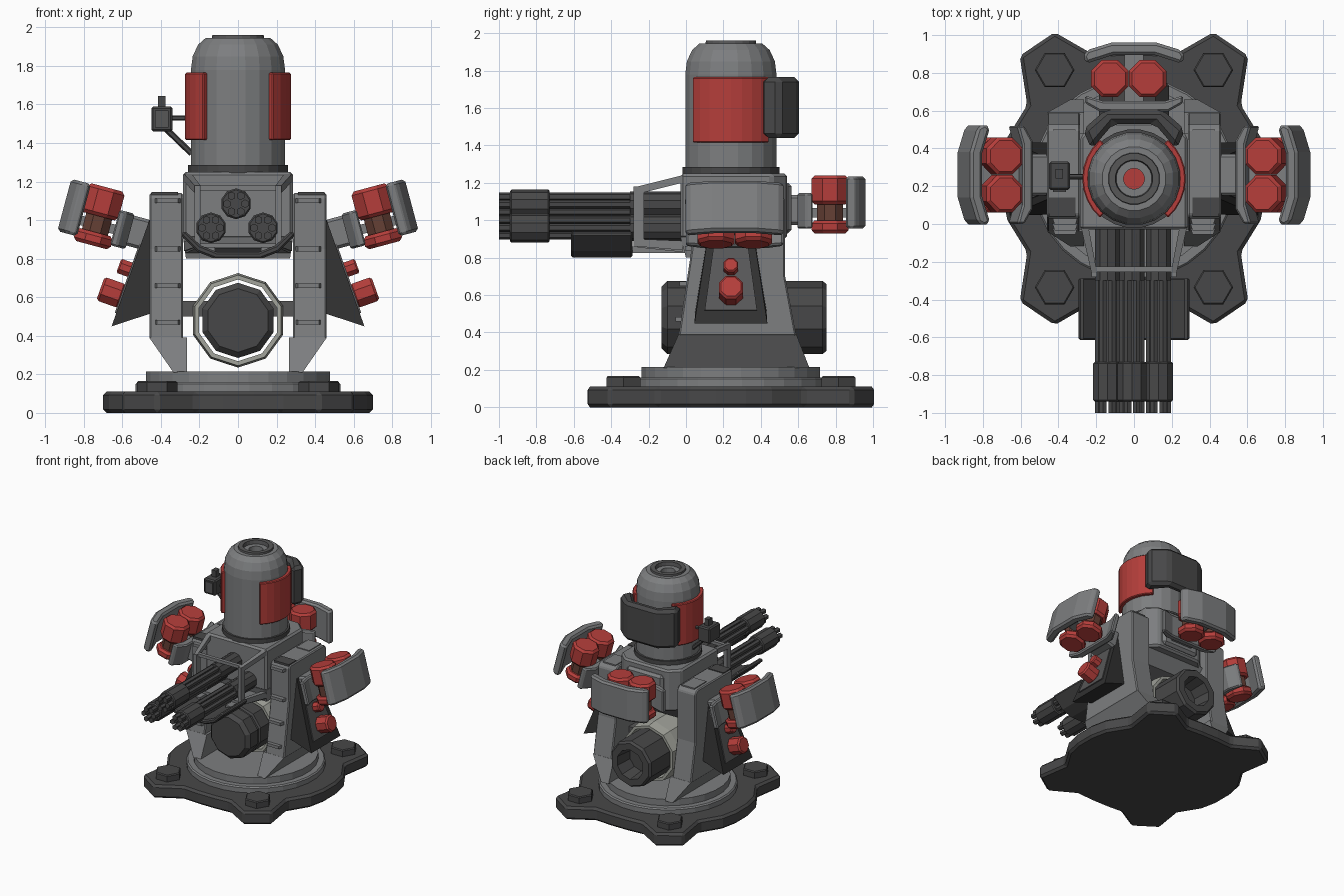
import bpy, bmesh, math
from mathutils import Matrix, Vector

if "Cube" in bpy.data.objects:
    bpy.data.objects.remove(bpy.data.objects["Cube"])

def material(name, c):
    m = bpy.data.materials.new(name)
    m.diffuse_color = (*c, 1)
    m.use_nodes = True
    m.node_tree.nodes["Principled BSDF"].inputs["Base Color"].default_value = m.diffuse_color
    return m

GRAY = material("steel gray", (.205, .21, .215))
MID = material("medium dark gray", (.095, .095, .097))
DARK = material("dark gray", (.064, .064, .065))
BLACK = material("near black", (.03, .03, .03))
RED = material("red", (.46, .048, .043))
BROWN = material("brown", (.13, .05, .035))
PALE = material("pale gray", (.36, .37, .33))
CY = .24   # y of the turret axis

def finish(name, bm, mat, bevel=0, mtx=None):
    bmesh.ops.remove_doubles(bm, verts=bm.verts, dist=1e-5)
    if mtx:
        bmesh.ops.transform(bm, matrix=mtx, verts=bm.verts)
    bmesh.ops.recalc_face_normals(bm, faces=bm.faces)
    me = bpy.data.meshes.new(name)
    bm.to_mesh(me)
    bm.free()
    me.materials.append(mat)
    ob = bpy.data.objects.new(name, me)
    bpy.context.collection.objects.link(ob)
    if bevel:
        b = ob.modifiers.new("bevel", "BEVEL")
        b.width, b.segments, b.limit_method = bevel, 1, "ANGLE"
    return ob

def prism(name, pts, axis, a, b, mat, bevel=0, mtx=None):
    """Extrude a 2D outline along an axis from a to b."""
    put = {"x": lambda u, v, w: (w, u, v), "y": lambda u, v, w: (u, w, v), "z": lambda u, v, w: (u, v, w)}[axis]
    bm = bmesh.new()
    lo = [bm.verts.new(put(u, v, a)) for u, v in pts]
    hi = [bm.verts.new(put(u, v, b)) for u, v in pts]
    bm.faces.new(lo)
    bm.faces.new(hi)
    for i in range(len(pts)):
        j = (i + 1) % len(pts)
        bm.faces.new((lo[i], lo[j], hi[j], hi[i]))
    return finish(name, bm, mat, bevel, mtx)

def box(name, x, y, z, mat, bevel=0, mtx=None):
    x = sorted(x)
    return prism(name, [(x[0], y[0]), (x[1], y[0]), (x[1], y[1]), (x[0], y[1])], "z", *z, mat, bevel, mtx)

def hull(name, pts, mat, bevel=0):
    bm = bmesh.new()
    for p in pts:
        bm.verts.new(p)
    bmesh.ops.convex_hull(bm, input=bm.verts)
    bmesh.ops.dissolve_limit(bm, angle_limit=.01, verts=bm.verts, edges=bm.edges)
    return finish(name, bm, mat, bevel)

def lathe(name, prof, n, mat, mtx=None, closed=False):
    """Revolve (radius, height) points about local z."""
    bm = bmesh.new()
    rings = []
    for r, h in prof:
        rings.append([bm.verts.new((r * math.cos((k + .5) * math.tau / n), r * math.sin((k + .5) * math.tau / n), h))
                      for k in range(n)])
    pairs = list(zip(rings, rings[1:])) + ([(rings[-1], rings[0])] if closed else [])
    for p, q in pairs:
        for k in range(n):
            m = (k + 1) % n
            bm.faces.new((p[k], p[m], q[m], q[k]))
    return finish(name, bm, mat, 0, mtx)

def cyl(name, p, q, r, n, mat, chamfer=0, mtx=None):
    p, q = Vector(p), Vector(q)
    d = q - p
    m = Matrix.Translation(p) @ d.to_track_quat("Z", "Y").to_matrix().to_4x4()
    L, c = d.length, chamfer
    prof = [(0, 0), (r - c, 0), (r, c), (r, L - c), (r - c, L), (0, L)]
    return lathe(name, prof, n, mat, (mtx @ m) if mtx else m)

def arc_plate(name, r0, r1, mid, half, z0, z1, n, mat, bevel=0):
    a = [math.radians(mid - half + 2 * half * i / n) for i in range(n + 1)]
    pts = [(r1 * math.cos(t), CY + r1 * math.sin(t)) for t in a]
    pts += [(r0 * math.cos(t), CY + r0 * math.sin(t)) for t in reversed(a)]
    return prism(name, pts, "z", z0, z1, mat, bevel)

AXIS = Matrix.Translation((0, CY, 0))

# Lobed base plate, bolts and turntable rings
q = [(.70, .08), (.67, .22), (.565, .39), (.605, .65), (.42, .775), (.22, .66), (.08, .67)]
outline = q + [(-x, y) for x, y in reversed(q)]
outline += [(-x, -y) for x, y in q] + [(x, -y) for x, y in reversed(q)]
prism("base_plate", [(x, y + CY) for x, y in outline], "z", 0, .11, DARK, .018)
for x in (-.42, .42):
    for y in (-.575, .575):
        lathe("base_bolt", [(0, .1), (.105, .1), (.105, .158), (.097, .166), (0, .166)], 6, DARK,
              Matrix.Translation((x, CY + y, 0)) @ Matrix.Rotation(math.pi / 6, 4, "Z"))
cyl("turntable_lower", (0, CY, .1), (0, CY, .16), .535, 28, GRAY, .01)
cyl("turntable_upper", (0, CY, .15), (0, CY, .215), .48, 28, GRAY)

# Engine barrel with collar and axle between the legs
eng = Matrix.Translation((0, 0, .48)) @ Matrix.Rotation(-math.pi / 2, 4, "X")
lathe("engine_barrel", [(0, -.13), (.165, -.13), (.195, -.1), (.195, 0), (.18, .01), (.18, .03), (.195, .04),
                        (.195, .73), (.18, .75), (.125, .75), (.11, .6), (0, .6)], 10, DARK, eng)
lathe("engine_collar", [(.212, .14), (.235, .14), (.245, .2), (.245, .42), (.235, .5), (.212, .5)], 10, PALE, eng, True)
box("engine_axle", (-.3, .3), (.2, .36), (.5, .58), MID)

# Shield pod: two capsules, curved outer shield and inner cradle
def pod(prefix, m, shift=0):
    for y in (-.1 + shift, .1 + shift):
        cyl(prefix + "_capsule_top", (0, y, .0), (0, y, .155), .107, 8, RED, .018, m)
        cyl(prefix + "_capsule_core", (0, y, -.1), (0, y, .01), .075, 8, BROWN, 0, m)
        cyl(prefix + "_capsule_base", (0, y, -.155), (0, y, -.085), .107, 8, RED, .018, m)
    out = [(.115, -.27), (.15, -.25), (.19, -.12), (.19, .12), (.15, .25), (.115, .27),
           (.08, .25), (.125, .11), (.125, -.11), (.08, -.25)]
    prism(prefix + "_shield", out, "z", -.13, .15, GRAY, .015, m)
    cradle = [(-.09, -.26), (-.13, -.26), (-.175, -.18), (-.175, .18), (-.13, .26), (-.09, .26),
              (-.12, .16), (-.12, -.16)]
    prism(prefix + "_cradle", cradle, "z", -.13, .06, GRAY, .01, m)
    box(prefix + "_arm", (-.27, -.15), (-.11, .11), (-.11, .05), GRAY, .015, m)
    box(prefix + "_link", (-.14, .14), (-.05, .05), (-.07, -.02), GRAY, 0, m)

pod("rear_pod", Matrix.Translation((0, .77, 1.085)) @ Matrix.Rotation(math.pi / 2, 4, "Z"), .028)

for s in (-1, 1):
    side = "right" if s > 0 else "left"
    # Support leg with flared foot
    prof = [(-.04, .38), (.03, .85), (.03, 1.12), (.05, 1.14), (.5, 1.14), (.53, 1.11), (.53, .7), (.59, .38)]
    prism(side + "_leg", prof, "x", s * .285, s * .46, GRAY, .008)
    hull(side + "_leg_foot", [(s * x, y, .39) for x in (.265, .46) for y in (-.04, .59)]
         + [(s * x, y, .21) for x in (.265, .335) for y in (-.12, .66)], GRAY)
    box(side + "_leg_cap", (s * .31, s * .43), (.34, .5), (1.13, 1.147), GRAY)
    box(side + "_leg_vent", (s * .31, s * .45), (.04, .14), (1.13, 1.147), DARK)
    for y, z in ((-.02, .47), (.0, .66), (.03, .85), (.03, 1.1)):
        hull(side + "_leg_rung", [(s * x, yy, zz) for x, yy in ((.29, y + .03), (.44, y + .03), (.31, y - .035), (.42, y - .035))
                                  for zz in (z - .012, z + .012)], GRAY)
    # Sloping skirt with inset panel and canisters
    def on(t, y, off):
        return (s * (.46 + .185 * t + .942 * off), y, 1.0 - .52 * t + .335 * off)
    hull(side + "_skirt", [on(0, .13, 0), on(0, .35, 0), on(1.06, .045, 0), on(1.06, .435, 0)]
         + [(s * .44, y, z) for y, z in ((.13, 1), (.35, 1), (.05, .52), (.43, .52))], BLACK)
    hull(side + "_skirt_strip", [on(t, CY + k * w, o) for t, w in ((.1, .08), (.93, .14)) for k in (-1, 1) for o in (0, .008)], MID)
    cyl(side + "_canister_large", on(.76, CY, 0), on(.76, CY, .12), .07, 8, RED, .012)
    cyl(side + "_canister_small", on(.5, CY, 0), on(.5, CY, .07), .042, 8, RED, .008)
    # Side pod, tilted outward at the bottom
    m = Matrix.Translation((s * .72, .26, 1.02)) @ Matrix.Rotation(0 if s > 0 else math.pi, 4, "Z")
    pod(side + "_pod", m @ Matrix.Rotation(math.radians(-15), 4, "Y"))
    # Open gun shroud: top rail, bottom rail and front post
    for rail, za, zb in (("top", (1.2, 1.24), (1.14, 1.18)), ("bottom", (.84, .89), (.86, .9))):
        hull(side + "_shroud_rail_" + rail, [(s * x, -.02, z) for x in (.24, .28) for z in za]
             + [(s * x, -.26, z) for x in (.195, .225) for z in zb], GRAY)
    box(side + "_shroud_post", (s * .195, s * .225), (-.28, -.225), (.86, 1.18), GRAY)
    box(side + "_plate_bracket", (s * .12, s * .17), (-.34, 0), (.825, .86), GRAY)

# Head block between the legs
prism("head", [(-.285, -.03), (.285, -.03), (.285, .46), (.2, .54), (-.2, .54), (-.285, .46)], "z", .9, 1.25, GRAY, .015)
hull("head_belly", [(x, y, .91) for x in (-.285, .285) for y in (-.03, .48)]
     + [(x, y, .8) for x in (-.27, .27) for y in (.0, .4)], GRAY)
box("head_rear_plate", (-.17, .17), (.5, .565), (.93, 1.2), GRAY, .02)

# Shroud floor and front bar
hull("shroud_floor", [(k * x, y, z) for k in (-1, 1) for x, y, z in
                      ((.27, -.02, .83), (.27, -.02, .86), (.215, -.26, .855), (.215, -.26, .88))], GRAY)
box("shroud_front_bar", (-.22, .22), (-.255, -.225), (1.155, 1.18), GRAY)

# Three rotary guns
for gx, gz in ((-.01, 1.085), (-.14, .96), (.13, .96)):
    cyl("gun_core", (gx, 0, gz), (gx, -.9, gz), .04, 8, DARK)
    cyl("gun_breech", (gx, 0, gz), (gx, -.3, gz), .07, 10, DARK)
    cyl("gun_clamp", (gx, -.73, gz), (gx, -.94, gz), .08, 10, DARK, .008)
    for k in range(6):
        a = k * math.tau / 6
        px, pz = gx + .047 * math.cos(a), gz + .047 * math.sin(a)
        cyl("gun_barrel", (px, -.05, pz), (px, -1, pz), .022, 6, DARK)

# Curved guard plate under the guns
guard = [(-.3, .925), (-.21, .835), (-.12, .80), (.12, .80), (.21, .835), (.3, .925),
         (.275, .945), (.195, .87), (.11, .835), (-.11, .835), (-.195, .87), (-.275, .945)]
prism("gun_guard", guard, "y", -.615, -.285, DARK, .01)

# Drum tower with a stepped well in its cap
lathe("drum_collar", [(0, 1.24), (.262, 1.24), (.262, 1.285), (0, 1.285)], 24, DARK, AXIS)
lathe("drum", [(0, 1.27), (.247, 1.27), (.247, 1.78), (.238, 1.85), (.21, 1.91), (.17, 1.945), (.1, 1.945),
               (.1, 1.93), (.055, 1.93), (.055, 1.83), (0, 1.83)], 20, GRAY, AXIS)
lathe("drum_cap_ring", [(.095, 1.93), (.14, 1.93), (.135, 1.96), (.1, 1.96)], 20, MID, AXIS, True)
cyl("drum_cap_light", (0, CY, 1.82), (0, CY, 1.84), .056, 16, RED)
arc_plate("drum_panel_right", .24, .274, 0, 49, 1.415, 1.765, 8, RED, .006)
arc_plate("drum_panel_left", .24, .274, 180, 49, 1.415, 1.765, 8, RED, .006)
# Rear armour plate on the drum
back = [(-.225, .395), (-.27, .5), (-.15, .605), (.15, .605), (.27, .5), (.225, .395), (.17, .46), (.11, .53), (-.11, .53), (-.17, .46)]
prism("drum_rear_armour", back, "z", 1.44, 1.765, DARK, .025)

# Sensor camera on a strut
box("sensor_body", (-.45, -.34), (.18, .33), (1.46, 1.59), DARK, .01)
box("sensor_lens", (-.43, -.36), (.17, .2), (1.48, 1.57), MID)
box("sensor_top", (-.415, -.375), (.24, .29), (1.58, 1.645), DARK)
cyl("sensor_strut", (-.36, .25, 1.53), (-.24, .25, 1.53), .014, 6, DARK)
cyl("sensor_brace", (-.37, .25, 1.47), (-.24, .25, 1.345), .016, 6, DARK)
